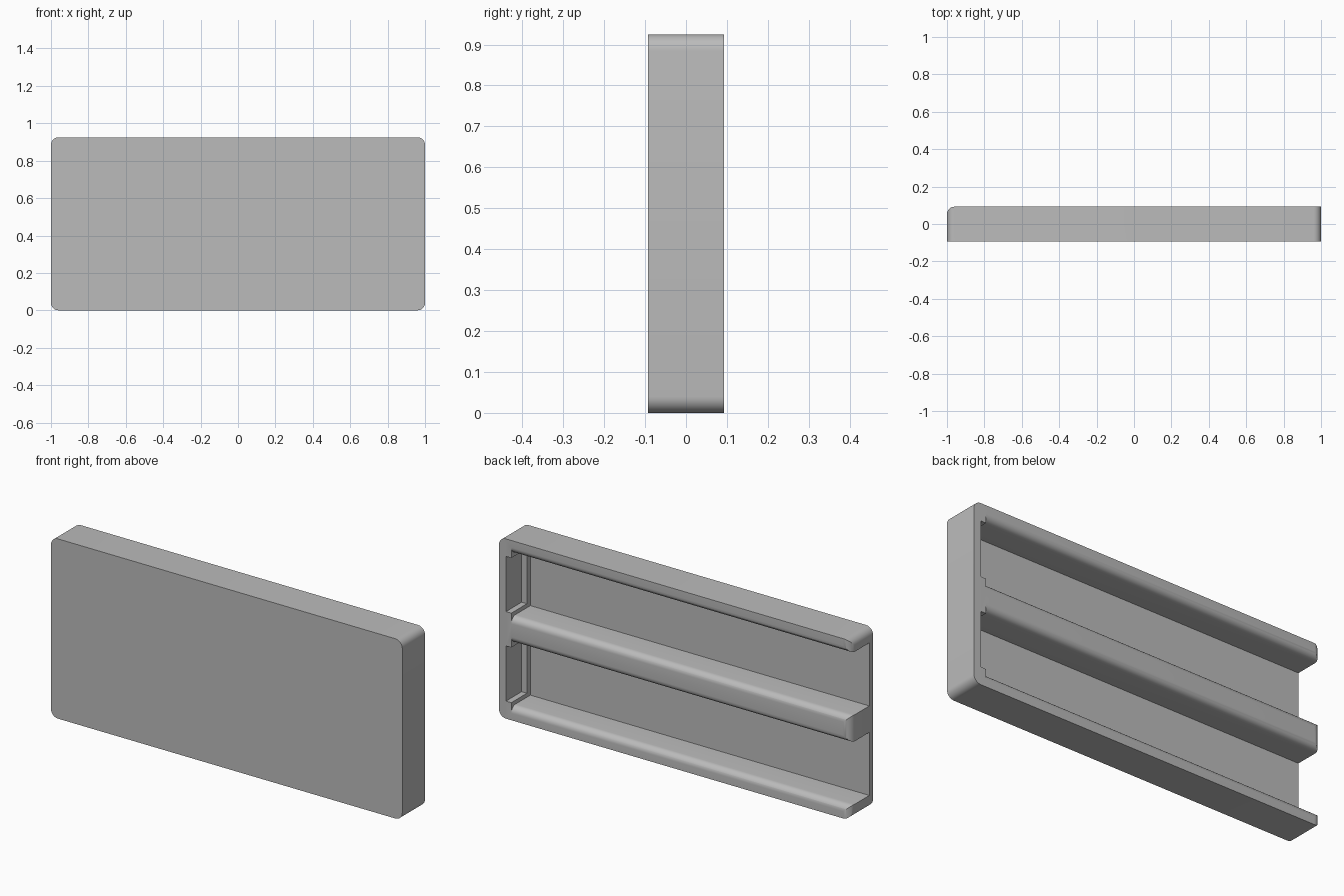
import bpy, bmesh, math
from mathutils import Vector

cube = bpy.data.objects.get("Cube")
if cube:
    bpy.data.objects.remove(cube, do_unlink=True)

# Overall sizes
HEIGHT, HALF_DEPTH = 0.925, 0.0925
CORNER, FILLET = 0.04, 0.034
FLOOR_Y = -HALF_DEPTH + 0.03      # inner face of the front panel
WALL_X = 0.93                     # inner face of the closed end
RAIL, MID = 0.07, 0.068           # outer rail thickness, half middle rail

grey = bpy.data.materials.new("plain grey")
grey.use_nodes = True
colour = (0.5, 0.5, 0.5, 1)
grey.diffuse_color = colour
grey.node_tree.nodes["Principled BSDF"].inputs["Base Color"].default_value = colour


def arc(cx, cy, r, start, end, steps=8):
    """Points along an arc, angles in degrees."""
    angles = [math.radians(start + (end - start) * i / steps) for i in range(steps + 1)]
    return [(cx + r * math.cos(a), cy + r * math.sin(a)) for a in angles]


def prism(name, profile, place, direction):
    """Extrude a flat profile; place maps its 2D points into space."""
    bm = bmesh.new()
    face = bm.faces.new([bm.verts.new(place(u, v)) for u, v in profile])
    out = bmesh.ops.extrude_face_region(bm, geom=[face])
    moved = [g for g in out["geom"] if isinstance(g, bmesh.types.BMVert)]
    bmesh.ops.translate(bm, verts=moved, vec=Vector(direction))
    bmesh.ops.recalc_face_normals(bm, faces=bm.faces)
    mesh = bpy.data.meshes.new(name)
    bm.to_mesh(mesh)
    bm.free()
    mesh.materials.append(grey)
    obj = bpy.data.objects.new(name, mesh)
    bpy.context.collection.objects.link(obj)
    return obj


def cut(target, cutter):
    """Subtract the cutter, then remove it."""
    bpy.context.view_layer.objects.active = target
    mod = target.modifiers.new("cut", "BOOLEAN")
    mod.operation, mod.solver, mod.object = "DIFFERENCE", "EXACT", cutter
    bpy.ops.object.modifier_apply(modifier=mod.name)
    bpy.data.objects.remove(cutter, do_unlink=True)


# Solid block with rounded upright corners
x, top = 1 - CORNER, HEIGHT - CORNER
outline = (arc(x, top, CORNER, 0, 90) + arc(-x, top, CORNER, 90, 180)
           + arc(-x, CORNER, CORNER, 180, 270) + arc(x, CORNER, CORNER, 270, 360))
body = prism("railed_panel", outline, lambda u, v: (u, -HALF_DEPTH, v),
             (0, 2 * HALF_DEPTH, 0))

# Two channels with flared mouths, open at one end, plus pockets in the end wall
centre = HEIGHT / 2
back = HALF_DEPTH
for low, high in ((RAIL, centre - MID), (centre + MID, HEIGHT - RAIL)):
    lip = back - FILLET
    mouth = ([(FLOOR_Y, low)] + arc(lip, low - FILLET, FILLET, 90, 0)
             + [(back + 0.05, low - FILLET), (back + 0.05, high + FILLET)]
             + arc(lip, high + FILLET, FILLET, 0, -90) + [(FLOOR_Y, high)])
    cut(body, prism("channel_cutter", mouth, lambda u, v: (-1.1, u, v),
                    (WALL_X + 1.1, 0, 0)))
    middle, half = (low + high) / 2, 0.142
    slot = [(-0.035, middle - half), (0.15, middle - half),
            (0.15, middle + half), (-0.035, middle + half)]
    cut(body, prism("pocket_cutter", slot, lambda u, v: (WALL_X - 0.02, u, v),
                    (0.05, 0, 0)))

# Rounded rail tips at the open end
tip = (arc(-1 + CORNER, back - CORNER, CORNER, 90, 180)
       + [(-1.1, back - CORNER), (-1.1, back + 0.1), (-1 + CORNER, back + 0.1)])
cut(body, prism("tip_cutter", tip, lambda u, v: (u, v, -0.1), (0, 0, HEIGHT + 0.2)))

# Smooth fillets, sharp edges
bpy.ops.object.select_all(action="DESELECT")
body.select_set(True)
bpy.context.view_layer.objects.active = body
bpy.ops.object.shade_smooth_by_angle(angle=math.radians(30))
